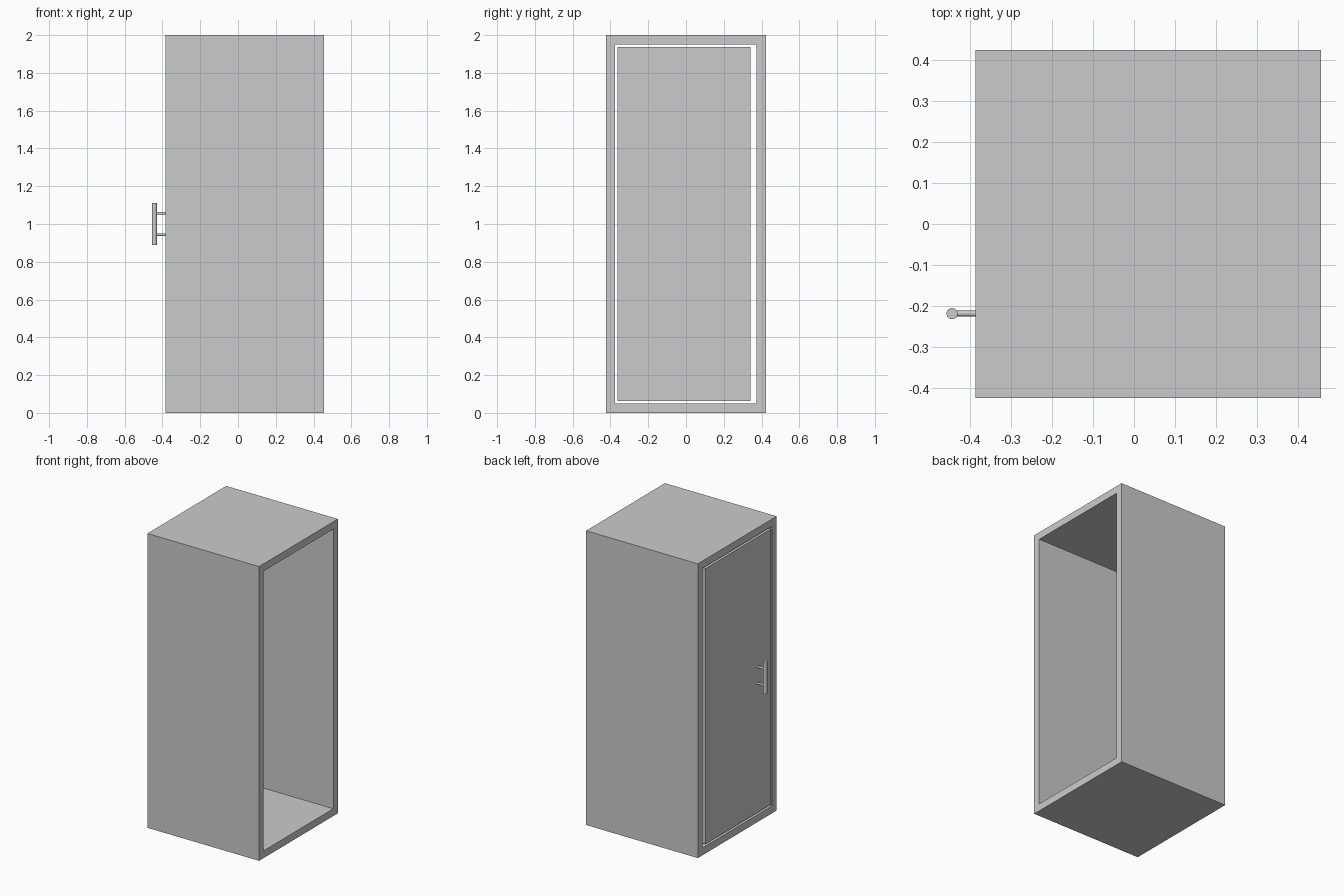
import bpy, bmesh, math
from mathutils import Matrix, Vector

old = bpy.data.objects.get("Cube")
if old:
    bpy.data.objects.remove(old, do_unlink=True)

grey = bpy.data.materials.new("plain_grey")
grey.use_nodes = True
grey.diffuse_color = (0.6, 0.6, 0.6, 1)
grey.node_tree.nodes["Principled BSDF"].inputs["Base Color"].default_value = grey.diffuse_color

FRONT_X, BACK_X = -0.385, 0.455  # door end and open end
HANDLE_Y = -0.218


def add_object(name, bm):
    bmesh.ops.recalc_face_normals(bm, faces=bm.faces)
    mesh = bpy.data.meshes.new(name)
    bm.to_mesh(mesh)
    bm.free()
    mesh.materials.append(grey)
    obj = bpy.data.objects.new(name, mesh)
    bpy.context.collection.objects.link(obj)
    return obj


def box(name, low, high):
    low, high = Vector(low), Vector(high)
    bm = bmesh.new()
    bmesh.ops.create_cube(bm, size=1, matrix=Matrix.Translation((low + high) / 2)
                          @ Matrix.Diagonal((*(high - low), 1)))
    return add_object(name, bm)


def rod(name, start, end, radius):
    start, end = Vector(start), Vector(end)
    axis = end - start
    turn = axis.to_track_quat('Z', 'Y').to_matrix().to_4x4()
    bm = bmesh.new()
    bmesh.ops.create_cone(bm, cap_ends=True, segments=32, radius1=radius, radius2=radius,
                          depth=axis.length,
                          matrix=Matrix.Translation((start + end) / 2) @ turn)
    for face in bm.faces:
        face.smooth = len(face.verts) == 4
    for edge in bm.edges:
        edge.smooth = all(f.smooth for f in edge.link_faces)
    return add_object(name, bm)


def rectangle(y0, y1, z0, z1):
    return [(y0, z0), (y1, z0), (y1, z1), (y0, z1)]


# Cabinet shell: a rectangular tube, open at both ends
bm = bmesh.new()
outline = rectangle(-0.423, 0.423, 0, 2)
opening = rectangle(-0.375, 0.373, 0.05, 1.95)
rings = [[bm.verts.new((x, y, z)) for y, z in loop]
         for x, loop in ((FRONT_X, outline), (BACK_X, outline),
                         (BACK_X, opening), (FRONT_X, opening))]
for a, b in zip(rings, rings[1:] + rings[:1]):
    for i in range(4):
        j = (i + 1) % 4
        bm.faces.new((a[i], a[j], b[j], b[i]))
add_object("cabinet_shell", bm)

# Door panel, flush with the shell and with a gap all round
box("door", (FRONT_X, -0.362, 0.064), (FRONT_X + 0.05, 0.341, 1.936))

# Handle: an upright bar on two short posts
BAR_X = -0.4425
rod("handle_bar", (BAR_X, HANDLE_Y, 0.89), (BAR_X, HANDLE_Y, 1.11), 0.0135)
for name, z in (("lower", 0.944), ("upper", 1.056)):
    rod(name + "_handle_post", (FRONT_X + 0.01, HANDLE_Y, z), (BAR_X, HANDLE_Y, z), 0.007)
